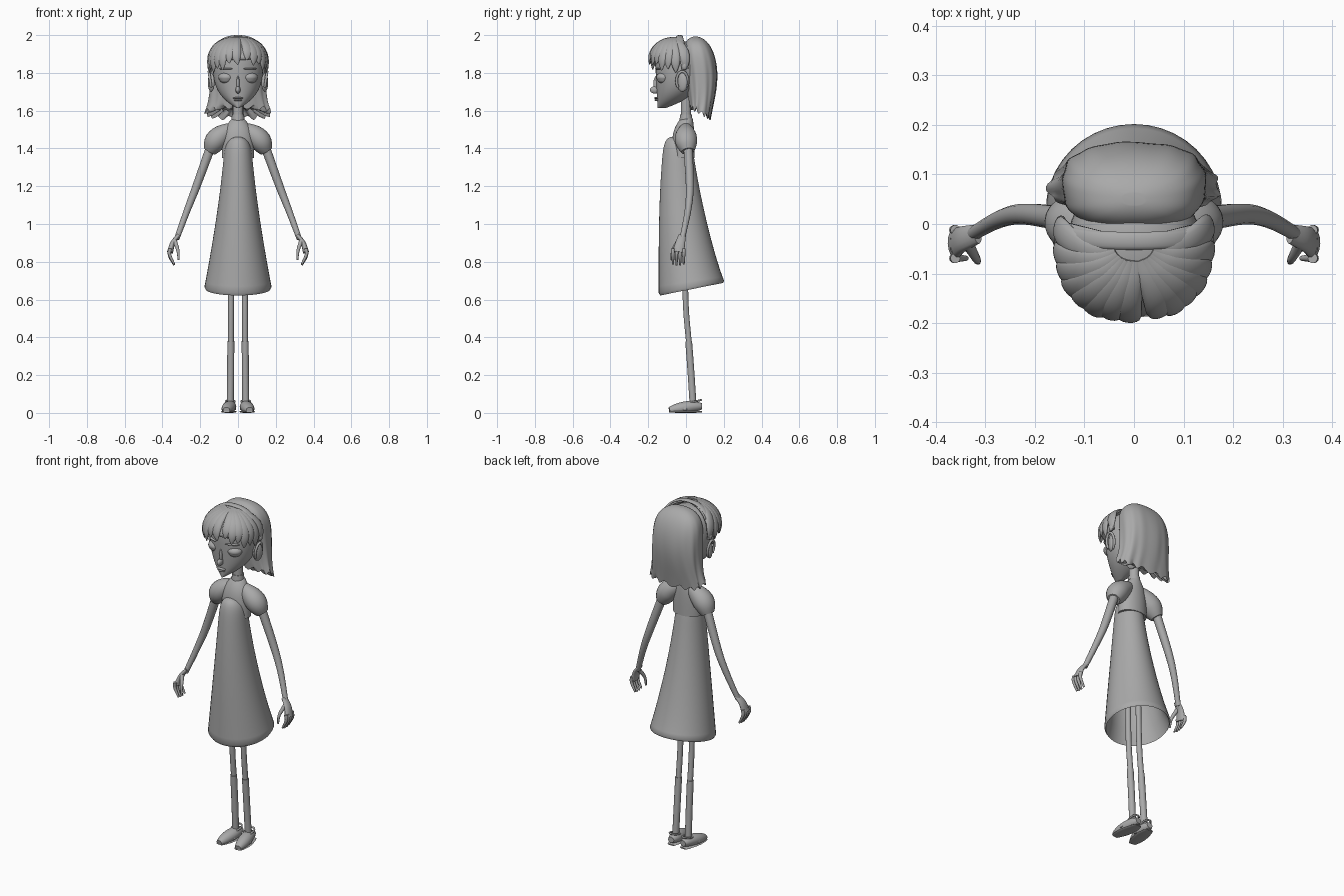
import bpy, bmesh, math
from math import sin, cos, pi, radians
from mathutils import Vector, Matrix

cube = bpy.data.objects.get("Cube")
if cube:
    bpy.data.objects.remove(cube, do_unlink=True)

shade = (0.4, 0.4, 0.4, 1)
grey = bpy.data.materials.new("plain_grey")
grey.use_nodes = True
grey.diffuse_color = shade
grey.node_tree.nodes["Principled BSDF"].inputs["Base Color"].default_value = shade

across, depth, upward = Vector((1, 0, 0)), Vector((0, 1, 0)), Vector((0, 0, 1))


def mix(start, end, t):
    return start + (end - start) * t


def steps(count):
    return [i / count for i in range(count + 1)]


def signed_power(value, power):
    return math.copysign(abs(value) ** power, value)


def finish(name, bm, pair=False):
    """Make a smooth object, or a mirrored left and right pair."""
    made = None
    for prefix, flip in (("left_", 1), ("right_", -1)) if pair else (("", 1),):
        copy = bm.copy()
        for v in copy.verts:
            v.co.x *= flip
        bmesh.ops.recalc_face_normals(copy, faces=copy.faces)
        mesh = bpy.data.meshes.new(prefix + name)
        copy.to_mesh(mesh)
        copy.free()
        mesh.materials.append(grey)
        made = bpy.data.objects.new(prefix + name, mesh)
        bpy.context.collection.objects.link(made)
        bpy.ops.object.select_all(action='DESELECT')
        made.select_set(True)
        bpy.context.view_layer.objects.active = made
        bpy.ops.object.shade_smooth_by_angle(angle=radians(50))
    bm.free()
    return made


def skin(name, rings, pair=False):
    """Join closed rings of points into a capped surface."""
    bm = bmesh.new()
    loops = [[bm.verts.new(p) for p in ring] for ring in rings]
    count = len(loops[0])
    for low, high in zip(loops, loops[1:]):
        for i in range(count):
            j = (i + 1) % count
            bm.faces.new((low[i], low[j], high[j], high[i]))
    bm.faces.new(loops[0])
    bm.faces.new(loops[-1])
    finish(name, bm, pair)


def level(z, half, front, back, scale=1.0, tilt=0.0, square=1.0, ripple=None, count=40):
    """Oval ring between a front and a back position."""
    ring = []
    for i in range(count):
        a = 2 * pi * i / count
        c, s = signed_power(cos(a), square), signed_power(sin(a), square)
        swell, lift = ripple(a) if ripple else (1, 0)
        size = scale * swell
        ring.append((half * c * size, mix(front, back, (1 + s * size) / 2), z + tilt * s * scale + lift))
    return ring


def spline(points, count=5):
    """Smooth curve through a few points."""
    pts = [Vector(p) for p in points]
    pts = [pts[0] * 2 - pts[1]] + pts + [pts[-1] * 2 - pts[-2]]
    out = []
    for a, b, c, d in zip(pts, pts[1:], pts[2:], pts[3:]):
        for t in steps(count)[:-1]:
            out.append(b + ((c - a) * t + (a * 2 - b * 5 + c * 4 - d) * t ** 2
                            + (b * 3 - a - c * 3 + d) * t ** 3) / 2)
    return out + [pts[-2]]


def tube(name, points, width, flat=1.0, up=depth, pair=False, count=14, floor=None):
    """Sweep an oval, whose width follows a rule, along a smooth path."""
    path = spline(points)
    last = len(path) - 1
    rings = []
    for i, p in enumerate(path):
        along = (path[min(i + 1, last)] - path[max(i - 1, 0)]).normalized()
        side = along.cross(up(p) if callable(up) else up).normalized()
        normal = side.cross(along)
        size = width(i / last)
        ring = [p + (side * cos(a) + normal * sin(a) * flat) * size
                for a in [2 * pi * k / count for k in range(count)]]
        if floor is not None:
            for v in ring:
                v.z = max(v.z, floor)
        rings.append(ring)
    skin(name, rings, pair)


def ball(name, place, size, pair=False, turn=0):
    bm = bmesh.new()
    frame = Matrix.LocRotScale(Vector(place), Matrix.Rotation(radians(turn), 3, 'Z'), Vector(size))
    bmesh.ops.create_uvsphere(bm, u_segments=20, v_segments=12, radius=1, matrix=frame)
    finish(name, bm, pair)


def circle(centre, u, v, start=0, end=360, count=10):
    angles = [radians(mix(start, end, t)) for t in steps(count)]
    return [Vector(centre) + u * cos(a) + v * sin(a) for a in angles]


# Dress: flared, domed at the chest, with a hollow tilted hem
def dress_ring(t, scale=1.0):
    flare = (1 - t) ** 1.4
    return level(mix(.655, 1.455, t), .07 + .11 * flare, -.145 + .03 * t ** 3, .035 + .17 * flare,
                 scale * (1 - t ** 30) ** .5, .035 * (1 - t) ** 6 - .03 * t ** 8)


outside = [dress_ring(sin(pi / 2 * t * .98)) for t in reversed(steps(30))][:-1]
inside = [dress_ring(t * .8, .88) for t in steps(8)[1:]]
skin("dress", outside + [dress_ring(.015), dress_ring(0, .95)] + inside)


# Blouse, neck and collar
def blouse_ring(t):
    k = 1 - t ** 4
    return level(mix(1.35, 1.56, t), .03 + .055 * k, -.025 - .05 * k, .035 + .01 * k)


skin("blouse", [blouse_ring(t) for t in steps(12)])
tube("neck", [(0, 0, 1.5), (0, 0, 1.68)], lambda t: .028)
tube("collar", [(0, 0, 1.54), (0, 0, 1.58)], lambda t: mix(.036, .032, t))


# Head with a narrow chin and round jaw
def head_ring(t):
    grow = 1 - (1 - t) ** 5
    return level(mix(1.61, 1.97, t), .135 * grow, mix(-.15, -.17, t), -.12 + .22 * grow, (1 - t ** 8) ** .5)


skin("head", [head_ring(mix(.01, .99, t ** 1.5)) for t in steps(24)])
ball("nose", (0, -.163, 1.71), (.013, .028, .02))
ball("nose_bridge", (0, -.155, 1.74), (.009, .018, .045))
ball("upper_lip", (0, -.156, 1.667), (.028, .014, .005))
ball("lower_lip", (0, -.154, 1.656), (.022, .014, .006))

# Eyes, lids, brows and ears
ball("eye", (.063, -.12, 1.77), (.038, .034, .027), True, 22)
ball("eyelid", (.063, -.12, 1.777), (.042, .037, .026), True, 22)
ball("brow", (.065, -.146, 1.822), (.04, .01, .005), True, 25)
ball("ear", (.142, -.02, 1.75), (.014, .03, .05), True, -25)
tube("ear_rim", circle((.147, -.02, 1.757), depth * .03, upward * .05 + across * .007, -80, 220),
     lambda t: .007, up=across, pair=True)

# Puffed sleeves and arms
tube("sleeve", [(.035, 0, 1.51), (.11, 0, 1.45), (.15, .01, 1.385)],
     lambda t: .058 * sin(pi * mix(.17, .8, t)), 1.02, pair=True, count=24)
tube("arm", [(.14, .01, 1.42), (.22, .02, 1.2), (.27, .01, 1.07), (.325, -.02, .92)],
     lambda t: mix(.025, .014, t), pair=True)

# Hands
tube("palm", [(.315, -.02, .94), (.345, -.03, .9), (.36, -.04, .85)], lambda t: mix(.01, .016, t), 2, pair=True)
for i in range(4):
    y = -.012 - .019 * i
    drop = .005 * abs(i - 1.5)
    tube("finger_%d" % (i + 1), [(.36, y, .87), (.362, y, .83 + drop), (.338, y, .78 + drop)],
         lambda t: mix(.01, .005, t ** 2), pair=True)
tube("thumb", [(.335, -.04, .91), (.318, -.07, .86), (.314, -.077, .81)], lambda t: mix(.012, .005, t), pair=True)

# Legs and socks
ankle = (.041, .037, .05)
tube("leg", [(.036, -.006, .8), (.037, 0, .55), (.038, .02, .32), ankle], lambda t: .0155, pair=True)
tube("sock", [(.038, .014, .38), (.039, .026, .22), ankle], lambda t: .0185, pair=True)

# Shoes with soles, rims and straps
shoe = [(.039, .084, .035), (.043, .03, .033), (.053, -.03, .024), (.061, -.088, .014)]


def shoe_width(t):
    return .036 * sin(pi * mix(.1, .9, t)) ** .6


tube("shoe", shoe, shoe_width, .9, upward, True, 20, floor=.004)
tube("sole", [(x, y, .006) for x, y, z in shoe], lambda t: shoe_width(t) + .003, .17, upward, True, floor=0)
tube("shoe_rim", circle((.041, .045, .06), across * .024, depth * .034 + upward * .008), lambda t: .005,
     up=upward, pair=True)
instep = Vector((.049, -.006, .016))
tube("strap", circle(instep, across * .034, upward * .039, 0, 180), lambda t: .01, .4,
     lambda p: p - instep, True)


# Back hair, wavier toward its ragged ends
def hair_ring(t, scale=1.0):
    def waves(a):
        swell = 1 + t * (.022 * sin(13 * a - 2 * t) + .016 * sin(7 * a + 4 * t))
        return swell, .012 * t ** 8 * sin(15 * a)
    dome = (1 - (1 - t) ** 8) ** .5
    return level(mix(1.993, 1.59, t), .145 + .027 * t ** 6, -.03 + .05 * t, .13 + .035 * sin(pi * t),
                 scale * dome, -.03 * t ** 6, .8, waves, 96)


skin("back_hair", [hair_ring(mix(.003, 1, t ** 2)) for t in steps(30)]
     + [hair_ring(.99, .85), hair_ring(.94, .6)])

# Front hair: a cap covered with fanned locks
crown = Vector((0, -.03, 1.845))


def on_head(turn, rise, grow=1.0):
    t, e = radians(turn), radians(rise)
    reach = signed_power(cos(e), .9)
    return crown + grow * Vector((.146 * reach * signed_power(sin(t), .85),
                                  -.155 * reach * signed_power(cos(t), .85),
                                  .142 * signed_power(sin(e), .9)))


def outward(p):
    return (p - crown).normalized()


bm = bmesh.new()
bmesh.ops.create_grid(bm, x_segments=36, y_segments=14, size=1)
for v in bm.verts:
    v.co = on_head(v.co.x * 100, mix(8, 90, (v.co.y + 1) / 2))
bmesh.ops.remove_doubles(bm, verts=bm.verts, dist=.0005)
cap = finish("front_hair_cap", bm)
thick = cap.modifiers.new("thickness", 'SOLIDIFY')
thick.thickness, thick.offset = .008, 0

# Locks fan out from a parting slightly off centre
parting = 12
for i, t in enumerate(steps(14)):
    turn = mix(-98, 98, t)
    tip = 16 * max(cos(radians(turn - parting)), 0) ** 4 - 9 - 6 * (i % 2)
    bend = math.copysign(5, turn - parting)
    path = [on_head(mix(parting, turn, .75 + .25 * f) + bend * sin(pi * f), mix(76, tip, f), 1.01 + .05 * f)
            for f in steps(5)]
    tube("fringe_lock_%d" % (i + 1), path, lambda f: .002 + .038 * (1 - f ** 5) * mix(.35, 1, f), .45, outward)

# Headband with small end loops
arch = [radians(mix(-98, 98, t)) for t in steps(14)]
tube("headband", [(.15 * signed_power(sin(a), .88), -.034 + .01 * a ** 2, 1.845 + .148 * signed_power(cos(a), .92))
                  for a in arch], lambda t: .018, .4, outward)
ball("headband_end", (.152, -.008, 1.835), (.01, .014, .02), True)
